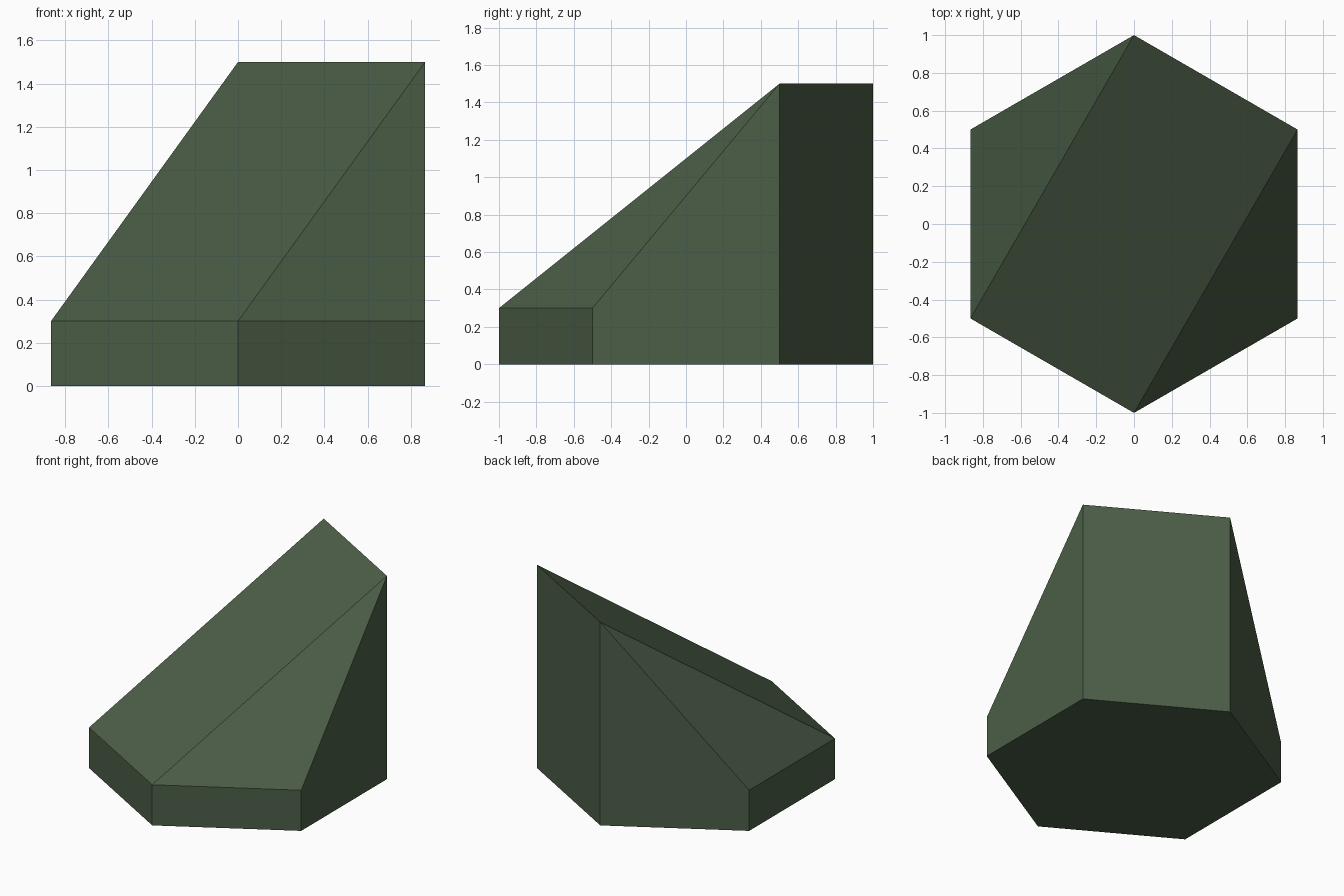
import bpy, bmesh, math

if "Cube" in bpy.data.objects:
    bpy.data.objects.remove(bpy.data.objects["Cube"])

# Hexagonal prism with pointed corners on the y axis
N = 6
LOW, HIGH = 0.3, 1.5
bm = bmesh.new()
angles = [math.radians(30 + 60 * k) for k in range(N)]
base = [bm.verts.new((math.cos(a), math.sin(a), 0)) for a in angles]
# The first two corners (back right side) are raised
top = [bm.verts.new((v.co.x, v.co.y, HIGH if k < 2 else LOW))
       for k, v in enumerate(base)]

# Underside and walls
bm.faces.new(base[::-1])
for k in range(N):
    j = (k + 1) % N
    bm.faces.new((base[k], base[j], top[j], top[k]))

# Sloped top: central ramp with a triangle on either side
for ids in ((0, 1, 3, 4), (1, 2, 3), (0, 4, 5)):
    bm.faces.new([top[i] for i in ids])
bmesh.ops.recalc_face_normals(bm, faces=bm.faces)

mesh = bpy.data.meshes.new("sloped_hexagon_block")
bm.to_mesh(mesh)
bm.free()
mat = bpy.data.materials.new("dark moss green")
mat.diffuse_color = (0.072, 0.112, 0.062, 1)
mat.use_nodes = True
mat.node_tree.nodes["Principled BSDF"].inputs["Base Color"].default_value = mat.diffuse_color
mesh.materials.append(mat)
obj = bpy.data.objects.new("sloped_hexagon_block", mesh)
bpy.context.collection.objects.link(obj)
